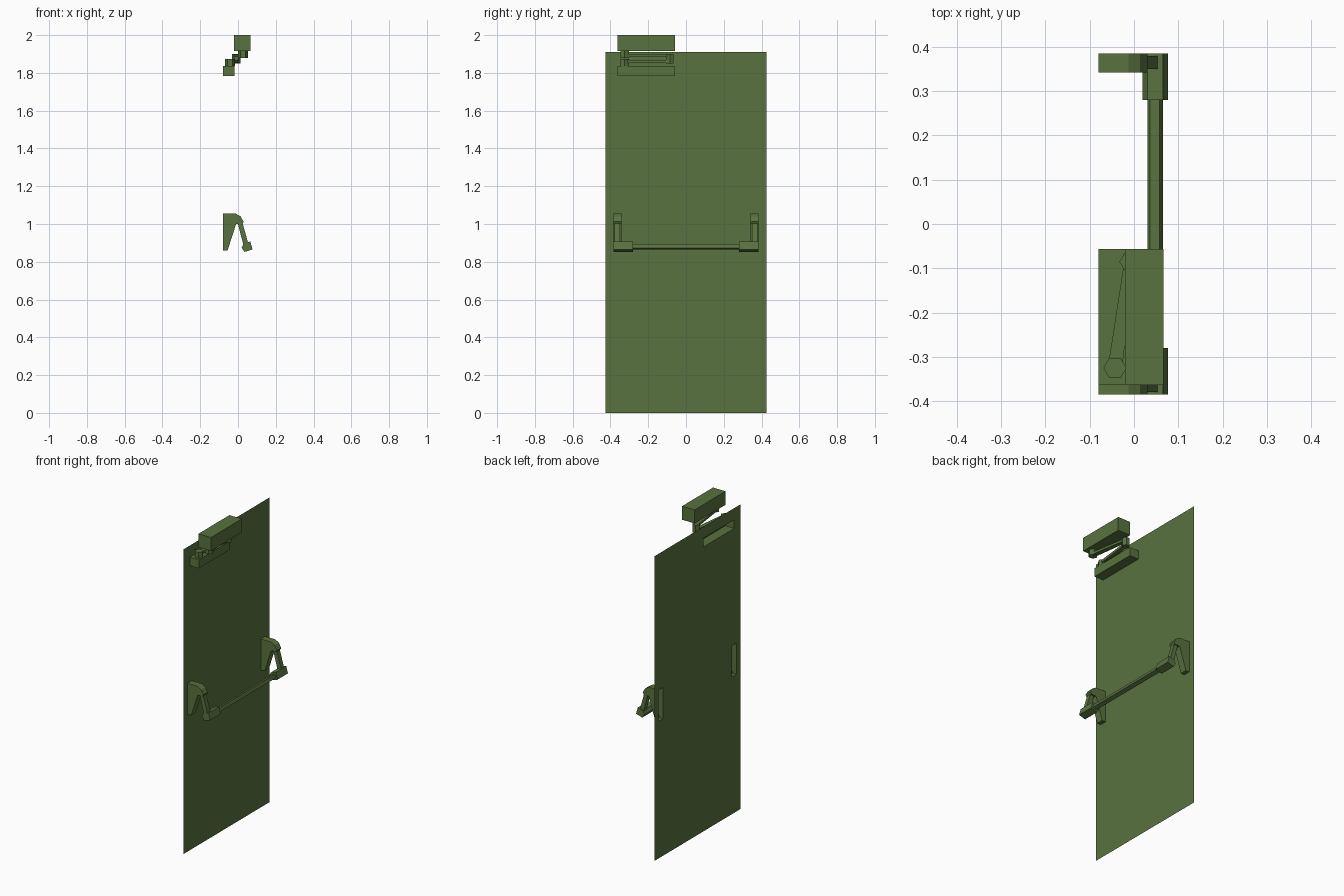
import bpy, bmesh, math
from mathutils import Vector

if "Cube" in bpy.data.objects:
    bpy.data.objects.remove(bpy.data.objects["Cube"])

green = bpy.data.materials.new("green_paint")
green.diffuse_color = (0.10, 0.17, 0.05, 1)
green.use_nodes = True
green.node_tree.nodes["Principled BSDF"].inputs["Base Color"].default_value = green.diffuse_color


def finish(bm, name, recalc=True):
    if recalc:
        bmesh.ops.recalc_face_normals(bm, faces=bm.faces)
    me = bpy.data.meshes.new(name)
    bm.to_mesh(me)
    bm.free()
    me.materials.append(green)
    ob = bpy.data.objects.new(name, me)
    bpy.context.collection.objects.link(ob)
    return ob


def extrude(name, profile, a, b, axis="y", open_edge=None):
    """Extrude a 2D profile along y (profile in xz) or z (profile in xy)."""
    bm = bmesh.new()
    place = (lambda p, t: (p[0], t, p[1])) if axis == "y" else (lambda p, t: (p[0], p[1], t))
    r0 = [bm.verts.new(place(p, a)) for p in profile]
    r1 = [bm.verts.new(place(p, b)) for p in profile]
    bm.faces.new(r0)
    bm.faces.new(r1)
    n = len(profile)
    for i in range(n):
        if i != open_edge:
            j = (i + 1) % n
            bm.faces.new((r0[i], r0[j], r1[j], r1[i]))
    return finish(bm, name)


def rect(x0, x1, z0, z1):
    return [(x0, z0), (x1, z0), (x1, z1), (x0, z1)]


def hexagon(c, r):
    return [(c[0] + r * math.cos(k * math.pi / 3), c[1] + r * math.sin(k * math.pi / 3)) for k in range(6)]


def link_arm(name, p, q, wp, wq, z0, z1):
    p, q = Vector(p), Vector(q)
    d = (q - p).normalized()
    s = Vector((-d.y, d.x))
    extrude(name, [p + s * wp, p - s * wp, q - s * wq, q + s * wq], z0, z1, "z")


# Door sheet, with openings behind the hollow fittings
BACK = -0.08
holes = [(-0.385, -0.342, 0.86, 1.055), (0.342, 0.385, 0.86, 1.055), (-0.363, -0.057, 1.783, 1.837)]
ys = sorted({-0.425, 0.425} | {h[i] for h in holes for i in (0, 1)})
zs = sorted({0.0, 1.91} | {h[i] for h in holes for i in (2, 3)})
bm = bmesh.new()
grid = [[bm.verts.new((BACK, y, z)) for z in zs] for y in ys]
for i in range(len(ys) - 1):
    for j in range(len(zs) - 1):
        cy, cz = (ys[i] + ys[i + 1]) / 2, (zs[j] + zs[j + 1]) / 2
        if not any(h[0] < cy < h[1] and h[2] < cz < h[3] for h in holes):
            bm.faces.new((grid[i][j], grid[i + 1][j], grid[i + 1][j + 1], grid[i][j + 1]))
finish(bm, "door_panel", recalc=False)

# Door closer: hollow box on the door, closed box above
extrude("closer_lower_box", rect(BACK, -0.018, 1.783, 1.837), -0.363, -0.057, open_edge=3)
extrude("closer_upper_box", rect(-0.02, 0.067, 1.915, 2.0), -0.363, -0.057)

# Closer pivots and folding arms
low, elbow, high = (-0.043, -0.325), (-0.01, -0.085), (0.026, -0.325)
extrude("lower_pivot", hexagon(low, 0.026), 1.837, 1.873, "z")
extrude("elbow_pivot", hexagon(elbow, 0.023), 1.85, 1.9, "z")
extrude("upper_pivot", hexagon(high, 0.026), 1.88, 1.915, "z")
link_arm("lower_arm", low, elbow, 0.016, 0.012, 1.853, 1.869)
link_arm("upper_arm", high, elbow, 0.016, 0.012, 1.883, 1.897)

# Push bar brackets, swing arms and end clamps, on both sides
bracket = [(BACK, 1.055), (BACK, 0.86), (-0.055, 0.86), (-0.01, 1.0), (0.024, 1.0),
           (0.03, 1.012), (0.014, 1.04), (-0.012, 1.055)]
arm = [(0.0, 1.0), (0.024, 1.005), (0.055, 0.895), (0.028, 0.89)]
clamp = [(0.03, 0.897), (0.065, 0.907), (0.077, 0.865), (0.034, 0.852), (0.019, 0.875)]
for side, s in (("left", -1), ("right", 1)):
    extrude(side + "_bracket", bracket, s * 0.342, s * 0.385, open_edge=0)
    extrude(side + "_swing_arm", arm, s * 0.35, s * 0.379)
    extrude(side + "_clamp", clamp, s * 0.28, s * 0.385)

# Push bar
bar = [(0.036, 0.885), (0.058, 0.893), (0.065, 0.872), (0.04, 0.864), (0.03, 0.875)]
extrude("push_bar", bar, -0.28, 0.28)
